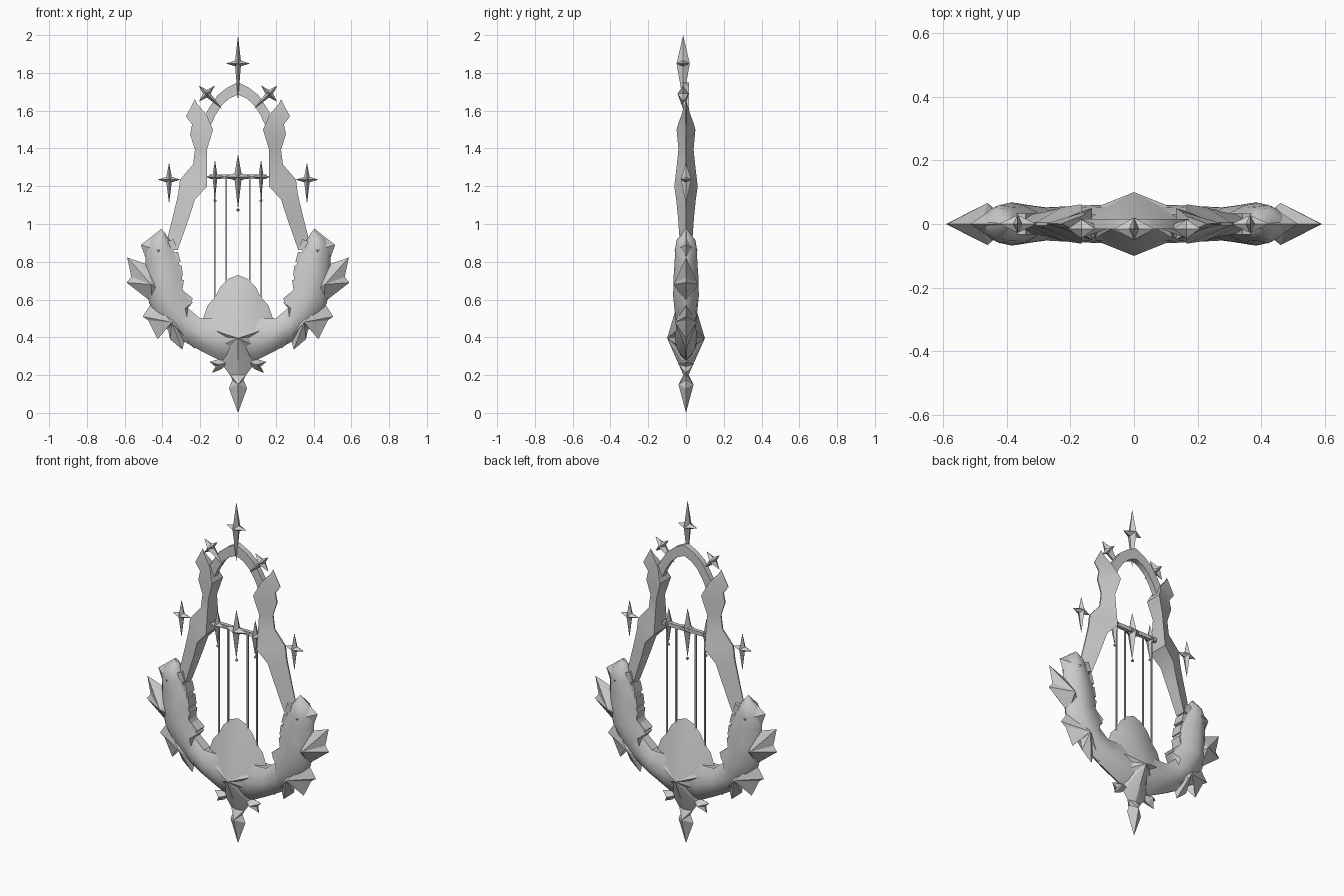
import bpy, bmesh, math
from mathutils import Matrix, Vector

cube = bpy.data.objects.get("Cube")
if cube:
    bpy.data.objects.remove(cube, do_unlink=True)

grey = bpy.data.materials.new("stone_grey")
grey.use_nodes = True
COLOR = (0.6, 0.6, 0.6, 1)
grey.diffuse_color = COLOR
grey.node_tree.nodes["Principled BSDF"].inputs["Base Color"].default_value = COLOR


def finish(name, bm, mirror=False, angle=28):
    bmesh.ops.recalc_face_normals(bm, faces=bm.faces)
    mesh = bpy.data.meshes.new(name)
    bm.to_mesh(mesh)
    bm.free()
    mesh.materials.append(grey)
    ob = bpy.data.objects.new(name, mesh)
    bpy.context.collection.objects.link(ob)
    bpy.ops.object.select_all(action="DESELECT")
    ob.select_set(True)
    bpy.context.view_layer.objects.active = ob
    if angle:
        bpy.ops.object.shade_smooth_by_angle(angle=math.radians(angle))
    if mirror:
        ob.modifiers.new("Mirror", "MIRROR")
    return ob


def fan(name, outline, apex, depth, mirror=False, y=0, angle=0):
    """Double-sided faceted leaf: thin rim with a raised point front and back."""
    bm = bmesh.new()
    rim = [bm.verts.new((x, y, z)) for x, z in outline]
    for s in (-1, 1):
        top = bm.verts.new((apex[0], y + s * depth, apex[1]))
        for a, b in zip(rim, rim[1:] + rim[:1]):
            bm.faces.new((a, b, top))
    return finish(name, bm, mirror, angle)


def symmetric(half):
    return half + [(-x, z) for x, z in reversed(half) if x > 0]


def loft(name, ribs, profile, open_start=False, angle=28):
    """Skin across ribs (outer x, z, inner x, z, half thickness)."""
    bm = bmesh.new()
    rings = []
    for ox, oz, ix, iz, h in ribs:
        pts = [(t, -f) for t, f in profile] + [(t, f) for t, f in reversed(profile)]
        rings.append([bm.verts.new((ox + (ix - ox) * t, f * h, oz + (iz - oz) * t))
                      for t, f in pts])
    for r, q in zip(rings, rings[1:]):
        for i in range(len(r)):
            j = (i + 1) % len(r)
            bm.faces.new((r[i], r[j], q[j], q[i]))
    bm.faces.new(rings[-1])
    if not open_start:
        bm.faces.new(rings[0])
    return finish(name, bm, True, angle)


def star(name, x, z, up, down, side, depth, mirror=False, y=0, turn=0):
    """Four-pointed star with pinched corners."""
    c = side * 0.24
    pts = [(0, up), (c, c), (side, 0), (c, -c), (0, -down), (-c, -c), (-side, 0), (-c, c)]
    rot = Matrix.Rotation(math.radians(turn), 2)
    pts = [rot @ Vector(p) for p in pts]
    return fan(name, [(x + p.x, z + p.y) for p in pts], (x, z), depth, mirror, y)


def box(name, loc, size, turn=0, mirror=False):
    bm = bmesh.new()
    m = (Matrix.Translation(loc) @ Matrix.Rotation(math.radians(turn), 4, "Y")
         @ Matrix.Diagonal((*size, 1)))
    bmesh.ops.create_cube(bm, size=1, matrix=m)
    return finish(name, bm, mirror, 0)


# Upper posts: thin outer edge, thick inner wall
loft("side_post", [
    (.38, .90, .32, .86, .03), (.34, 1.06, .26, 1.03, .042), (.317, 1.156, .228, 1.13, .052),
    (.307, 1.235, .164, 1.198, .062), (.238, 1.315, .164, 1.30, .05),
    (.228, 1.395, .164, 1.395, .04), (.254, 1.474, .132, 1.50, .05),
    (.243, 1.527, .148, 1.535, .04), (.275, 1.57, .164, 1.575, .025),
    (.228, 1.66, .215, 1.635, .006)], [(0, .08), (1, 1)])

# Arch joining the posts
loft("top_arch", [
    (0, 1.75, 0, 1.685, .016), (.06, 1.72, .045, 1.665, .016), (.11, 1.68, .085, 1.63, .016),
    (.15, 1.62, .12, 1.575, .016), (.19, 1.55, .15, 1.51, .016)],
    [(0, 1), (1, 1)], open_start=True)

# Swelling lower crescent
loft("crescent_arm", [
    (0, .27, 0, .52, .06), (.10, .28, .12, .50, .06), (.20, .33, .20, .50, .056),
    (.29, .38, .265, .555, .052), (.40, .46, .24, .585, .058), (.47, .58, .295, .655, .068),
    (.49, .70, .297, .735, .066), (.49, .80, .315, .80, .06), (.49, .87, .345, .865, .058),
    (.465, .92, .36, .91, .05), (.405, .975, .385, .95, .01)],
    [(0, .04), (.12, .45), (.3, .85), (.5, 1), (.75, .88), (1, .5)], open_start=True, angle=40)

# Jagged leaves on the outside of the crescent
fan("middle_leaf", [
    (.587, .823), (.565, .72), (.59, .69), (.545, .655), (.455, .585), (.38, .62),
    (.42, .72), (.48, .785)], (.46, .68), .066, True)
fan("lower_leaf", [
    (.455, .585), (.505, .51), (.475, .49), (.425, .39), (.41, .465), (.37, .44), (.36, .39),
    (.295, .335), (.28, .39), (.23, .34), (.25, .45), (.36, .56)], (.35, .48), .058, True)
fan("upper_leaf", [
    (.405, .975), (.475, .92), (.515, .89), (.485, .81), (.42, .76), (.36, .84), (.35, .90)],
    (.42, .86), .062, True)

# Stepped blocks along the inner edge of the crescent
for i, (x, z, turn) in enumerate([(.355, .885, 20), (.335, .82, 15), (.32, .75, 8),
                                  (.315, .68, -8), (.275, .60, -40)]):
    box(f"inner_block_{i + 1}", (x, 0, z), (.05, .066, .055), turn, True)

# Faceted centre shell and the pieces under it
fan("centre_shell", symmetric([
    (0, .73), (.05, .71), (.095, .665), (.12, .615), (.16, .57), (.185, .50), (.25, .48),
    (.15, .41), (.15, .33), (.09, .30), (.08, .25), (.035, .19), (0, .17)]),
    (0, .395), .10, angle=18)
fan("pendant", symmetric([
    (0, .23), (.045, .205), (.03, .175), (.048, .13), (0, 0)]), (0, .15), .04)
fan("lower_thorn", [
    (.045, .27), (.10, .285), (.15, .27), (.12, .245), (.137, .212), (.09, .23)],
    (.10, .255), .04, True)

# Stars
star("crown_star", 0, 1.85, .15, .20, .063, .035, y=-.015)
star("arch_star", .165, 1.69, .06, .115, .06, .03, True, -.015, -45)
star("outer_star", .365, 1.235, .09, .13, .06, .028, True)
star("middle_string_star", 0, 1.25, .12, .17, .075, .035, y=-.015)
star("side_string_star", .122, 1.25, .09, .12, .05, .03, True, -.015)

# Crossbar, strings and pegs
box("crossbar", (0, -.005, 1.25), (.30, .022, .022))
for label, x in (("inner", .063), ("outer", .122)):
    box(f"{label}_string", (x, 0, .90), (.008, .008, .70), 0, True)
bm = bmesh.new()
for x, z in ((0, 1.075), (.122, 1.125)):
    bmesh.ops.create_icosphere(bm, subdivisions=1, radius=.009,
                               matrix=Matrix.Translation((x, -.012, z)))
finish("string_pegs", bm, True)
